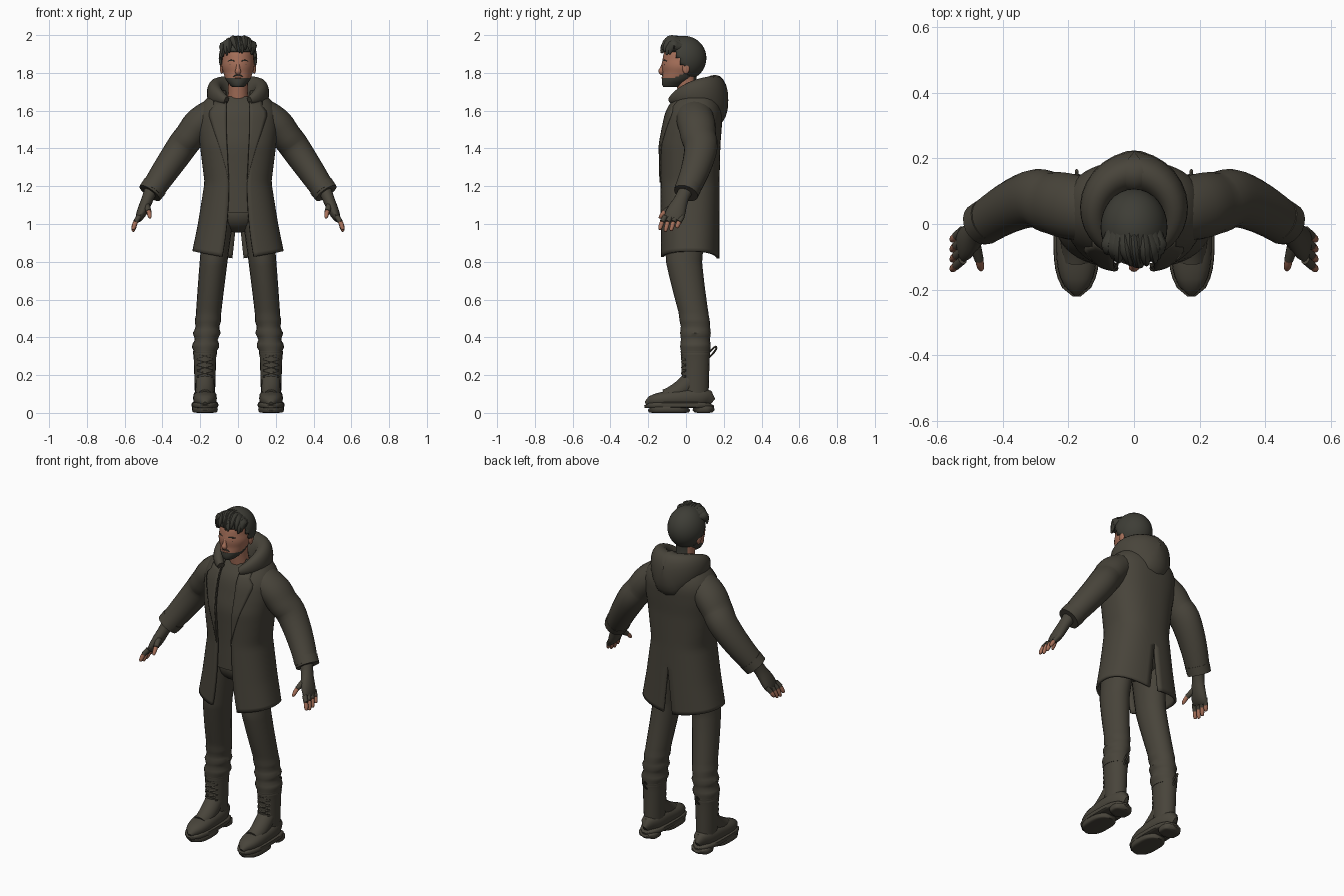
import bpy, bmesh, math, random
from mathutils import Vector, Matrix

if "Cube" in bpy.data.objects:
    bpy.data.objects.remove(bpy.data.objects["Cube"])
random.seed(4)

def material(name, color):
    m = bpy.data.materials.new(name)
    m.use_nodes = True
    m.diffuse_color = (*color, 1)
    m.node_tree.nodes["Principled BSDF"].inputs["Base Color"].default_value = (*color, 1)
    return m

CLOTH = material("dark olive cloth", (.065, .058, .043))
HAIR = material("dark hair", (.048, .047, .037))
SKIN = material("tan skin", (.38, .16, .1))

def mix(start, end, t):
    return start + (end - start) * t

def ramp(value, start, end):
    return min(max((value - start) / (end - start), 0), 1)

def signed_power(value, power):
    return math.copysign(abs(value) ** (2 / power), value)

# Spline interpolation of rows of values
def smooth_rows(rows, steps):
    out, last = [], len(rows) - 1
    for i in range(last):
        near = zip(rows[max(i - 1, 0)], rows[i], rows[i + 1], rows[min(i + 2, last)])
        near = list(near)
        for s in range(steps):
            t = s / steps
            out.append([mix(q + (r - p) * t / 2, r - (w - q) * (1 - t) / 2, t * t * (3 - 2 * t))
                        for p, q, r, w in near])
    return out + [list(rows[-1])]

def finish(name, bm, mats, mirror=False, thick=0):
    bmesh.ops.recalc_face_normals(bm, faces=bm.faces)
    mesh = bpy.data.meshes.new(name)
    bm.to_mesh(mesh)
    bm.free()
    ob = bpy.data.objects.new(name, mesh)
    bpy.context.collection.objects.link(ob)
    for m in mats:
        mesh.materials.append(m)
    bpy.ops.object.select_all(action="DESELECT")
    ob.select_set(True)
    bpy.context.view_layer.objects.active = ob
    bpy.ops.object.shade_smooth_by_angle(angle=math.radians(45))
    if mirror:
        ob.modifiers.new("Mirror", "MIRROR")
    if thick:
        solid = ob.modifiers.new("Solidify", "SOLIDIFY")
        solid.thickness, solid.offset = thick, 0

def bridge(bm, lines):
    for a, b in zip(lines, lines[1:]):
        for k in range(len(a) - 1):
            bm.faces.new((a[k], a[k + 1], b[k + 1], b[k]))

# Capped tube through rows of x, y, z, radius across and radius along ref; level keeps rings flat
def loft(name, rows, mat=CLOTH, ref="Y", sides=16, steps=4, power=2, mirror=True, rule=None, level=False):
    rows = smooth_rows([r if len(r) == 5 else (*r, r[-1]) for r in rows], steps)
    ref = Vector([float(ref == axis) for axis in "XYZ"])
    points = [Vector(r[:3]) for r in rows]
    bm, rings = bmesh.new(), []
    for i, (*_, across, along) in enumerate(rows):
        tangent = (points[min(i + 1, len(points) - 1)] - points[max(i - 1, 0)]).normalized()
        if level:
            tangent = Vector((0, 0, 1))
        v = (ref - tangent * ref.dot(tangent)).normalized()
        u = tangent.cross(v)
        turns = [math.tau * k / sides for k in range(sides)]
        rings.append([bm.verts.new(points[i] + u * across * signed_power(math.cos(a), power)
                                   + v * along * signed_power(math.sin(a), power)) for a in turns])
    bridge(bm, [ring + ring[:1] for ring in rings])
    bm.faces.new(rings[0])
    bm.faces.new(rings[-1])
    if rule:
        for f in bm.faces:
            f.material_index = int(rule(f.calc_center_median()))
    finish(name, bm, [mat, HAIR], mirror)

def ellipsoid(name, center, size, mat, mirror=True, cut=None, thick=0):
    bm = bmesh.new()
    bmesh.ops.create_uvsphere(bm, u_segments=32, v_segments=20, radius=1,
                              matrix=Matrix.LocRotScale(Vector(center), None, Vector(size)))
    if cut:
        gone = [f for f in bm.faces if cut(f.calc_center_median())]
        bmesh.ops.delete(bm, geom=gone, context="FACES")
    finish(name, bm, [mat], mirror, thick)

# Coat cross-section by height: flared skirt, narrow waist, full chest, closing shoulders
ROUND, HEM, WAIST, NECK = 2.4, .815, 1.22, 1.7

def coat_section(z):
    flare, chest, lean = ramp(z, WAIST, HEM), ramp(z, WAIST, 1.5), ramp(z, 1.42, 1.68)
    taper = math.sqrt(1 - .85 * ramp(z, 1.56, 1.71) ** 2)
    half_width = (.17 + .065 * flare + .035 * chest) * taper
    depth = (.15 + .007 * chest - .02 * lean) * taper
    return half_width, .02 + .035 * lean, depth, .048 + .035 * flare ** 2 + .014 * chest

# Coat: one half from the front opening round to the back vent, mirrored
bm, lines = bmesh.new(), []
for i in range(37):
    z = mix(HEM, NECK, i / 36)
    half_width, middle, depth, opening = coat_section(z)
    vent = .03 * ramp(z, 1.1, HEM)
    first = math.asin((opening / half_width) ** (ROUND / 2))
    last = math.pi - math.asin((vent / half_width) ** (ROUND / 2))
    line = []
    for k in range(25):
        a = mix(first, last, k / 24)
        side = max(math.sin(a), 0)
        line.append(bm.verts.new((half_width * signed_power(side, ROUND),
                                  middle - depth * signed_power(math.cos(a), ROUND),
                                  z + .04 * side * ramp(z, 1, HEM))))
    lines.append(line)
bridge(bm, lines)
finish("coat", bm, [CLOTH], True, .014)

# Lapels lying on the coat front, stepped in at the notch
bm, lines = bmesh.new(), []
for i in range(17):
    z = mix(WAIST, 1.65, i / 16)
    half_width, middle, depth, opening = coat_section(z)
    width = .1 * ramp(z, WAIST, 1.6) ** 1.3 - .035 * ramp(z, 1.59, 1.61)
    xs = [opening + width * k / 5 for k in range(6)]
    lines.append([bm.verts.new((x, middle - .01 - depth * (1 - (x / half_width) ** ROUND) ** (1 / ROUND), z))
                  for x in xs])
bridge(bm, lines)
finish("lapel", bm, [CLOTH], True, .008)

# Shirt inside the coat
shirt = []
for i in range(14):
    z = mix(1.06, 1.675, i / 13)
    half_width, middle, depth, _ = coat_section(z)
    shirt.append((0, middle, z, half_width - .03, depth - .015))
loft("shirt", shirt, sides=32, steps=2, power=ROUND, mirror=False, level=True)

# Sleeves with a folded cuff
loft("sleeve", [(.1, .04, 1.6, .07, .09), (.18, .05, 1.55, .085, .1), (.255, .065, 1.465, .081, .094),
                (.335, .07, 1.355, .077, .084), (.46, 0, 1.17, .062, .066)], sides=20, steps=5)
loft("sleeve_cuff", [(.44, .015, 1.2, .069), (.467, 0, 1.163, .066)], sides=20)

# Hood draped behind the neck, thin at the front and deep at the back
hood = []
for i in range(25):
    turn = mix(-1, 1, i / 24)
    a, back = turn * math.radians(150), 1 - abs(turn)
    hood.append((.122 * math.sin(a), .03 + .122 * math.cos(a), 1.655 + .035 * math.sin(math.pi * back),
                 mix(.02, .072, back), mix(.02, .135, back)))
loft("hood", hood, ref="Z", sides=20, steps=2, power=2.2, mirror=False)

# Trousers: hips, and legs that taper to bunched folds above the boots
ellipsoid("hips", (0, .01, 1.06), (.145, .115, .105), CLOTH, False)
FOOT_X = .175
leg = []
for i in range(41):
    t = i / 40
    taper = ramp(t, 0, .7)
    fold = .007 * ramp(t, .7, .85) * math.cos(math.tau * (t - .85) / .09)
    leg.append((mix(.095, FOOT_X, t ** .8), .05 * ramp(t, .35, .8) - .01 * math.sin(math.pi * taper),
                mix(1.06, .31, t), mix(.08, .067, taper) + fold, mix(.112, .079, taper) + fold / 3))
loft("trouser_leg", leg, sides=20, steps=1, level=True)

# Boots: feet and soles share one rounded outline
def foot_part(name, back, front, bottom, width, height, toe=1, power=5):
    rows = []
    for i in range(15):
        t = mix(.005, .995, i / 14)
        outline = math.sqrt(1 - abs(2 * t - 1) ** 3)
        tall = height * mix(1, toe, t) * math.sqrt(outline)
        rows.append((FOOT_X, mix(back, front, t), bottom + tall, width * outline, tall))
    loft(name, rows, ref="Z", sides=20, steps=1, power=power)

foot_part("boot_foot", .14, -.213, .03, .063, .06, .6, 2.3)
foot_part("boot_sole", .15, -.222, .025, .071, .017)
foot_part("boot_heel", .147, .04, 0, .058, .02)
foot_part("boot_tread", .02, -.2, 0, .068, .02)
loft("boot_instep", [(FOOT_X, .04, .19, .05), (FOOT_X, -.03, .12, .05), (FOOT_X, -.11, .08, .045)], ref="X")
loft("boot_shaft", [(FOOT_X, .05, z, r, r + .016) for z, r in
                    ((.05, .052), (.15, .055), (.3, .06), (.32, .063), (.33, .052))], sides=20, level=True)

# Crossed laces and pull loop
for i in range(5):
    z = mix(.18, .3, i / 4)
    for side in (-.04, .04):
        loft("boot_lace", [(FOOT_X - side, 0, z - .012, .005), (FOOT_X, -.022, z, .005),
                           (FOOT_X + side, 0, z + .012, .005)], sides=6, ref="Z")
loop = []
for i in range(13):
    a = math.tau * i / 12
    reach = .028 * math.cos(a)
    loop.append((FOOT_X, .135 + reach, .32 + reach + .014 * math.sin(a), .005))
loft("boot_pull_loop", loop, ref="X", sides=8, steps=1)

# Hands in fingerless gloves
loft("glove", [(.46, 0, 1.18, .036, .04), (.48, -.025, 1.13, .031, .038),
               (.51, -.055, 1.06, .027, .052), (.53, -.07, 1.02, .013, .046)])
for y, length in ((-.11, .06), (-.08, .07), (-.05, .066), (-.02, .05)):
    knuckle, middle = Vector((.523, y, 1.04)), Vector((.543, y - .017, 1.01))
    tip = middle + Vector((.013, -.013, .02 - length))
    loft("glove_finger", [(*knuckle, .014), (*middle, .0135)], sides=10)
    loft("finger", [(*middle, .012), (*middle.lerp(tip, .7), .011), (*tip, .005)], SKIN, sides=10)
loft("glove_thumb", [(.49, -.045, 1.11, .02), (.472, -.11, 1.066, .014)], ref="X", sides=10)
loft("thumb", [(.472, -.11, 1.066, .012), (.468, -.13, 1.045, .011), (.466, -.14, 1.03, .005)],
     SKIN, ref="X", sides=10)

# Neck and head, with hair on the nape and a beard along the jaw
def has_hair(c):
    return c.y > .035 or c.z < 1.768 + .5 * max(c.y + .07, 0)

loft("neck", [(0, .03, 1.62, .062), (0, .01, 1.7, .053), (0, 0, 1.78, .056)], SKIN, mirror=False,
     rule=lambda c: c.y > .035)
loft("head", [(0, -.08, 1.725, .02, .03), (0, -.065, 1.74, .046, .062), (0, -.03, 1.8, .077, .094),
              (0, -.02, 1.87, .084, .104), (0, -.01, 1.94, .066, .083), (0, 0, 1.965, .03, .04)],
     SKIN, sides=32, steps=8, mirror=False, rule=has_hair, level=True)
loft("nose", [(0, -.117, 1.857, .007), (0, -.127, 1.825, .011), (0, -.131, 1.806, .016, .014),
              (0, -.122, 1.796, .008)], SKIN, sides=12, mirror=False)
loft("moustache", [(0, -.123, 1.787, .005), (.018, -.119, 1.785, .005), (.036, -.106, 1.768, .004)],
     HAIR, sides=8)
ellipsoid("lips", (0, -.12, 1.774), (.02, .01, .006), SKIN, False)
ellipsoid("ear", (.086, 0, 1.825), (.01, .019, .03), SKIN)
ellipsoid("eye", (.034, -.112, 1.843), (.011, .004, .003), HAIR)
loft("eyebrow", [(.014, -.121, 1.861, .002), (.034, -.115, 1.866, .004), (.054, -.099, 1.862, .002)],
     HAIR, sides=8)

# Hair: a cap cut along the hairline, with locks swept forward and to one side
ellipsoid("hair_cap", (0, -.01, 1.878), (.096, .112, .112), HAIR, False,
          lambda c: c.z < mix(1.905, 1.76, ramp(c.y, -.06, .03)), .012)
for i in range(11):
    across = mix(-1, 1, i / 10)
    x, edge = .08 * across, across ** 2
    bend, lift = random.uniform(0, .035) * (1 - edge), random.uniform(-.012, .012) - .02 * edge
    loft("hair_lock", [(x * .6, .04, 1.96 - .02 * edge, .01), (x * .9, -.04, 1.972 - .035 * edge, .024, .019),
                       (x + bend / 2, -.1 + .03 * edge, 1.958 + lift, .024, .018),
                       (x + bend, -.132 + .045 * edge, 1.915 + lift, .004)],
         HAIR, ref="X", sides=8, mirror=False)
